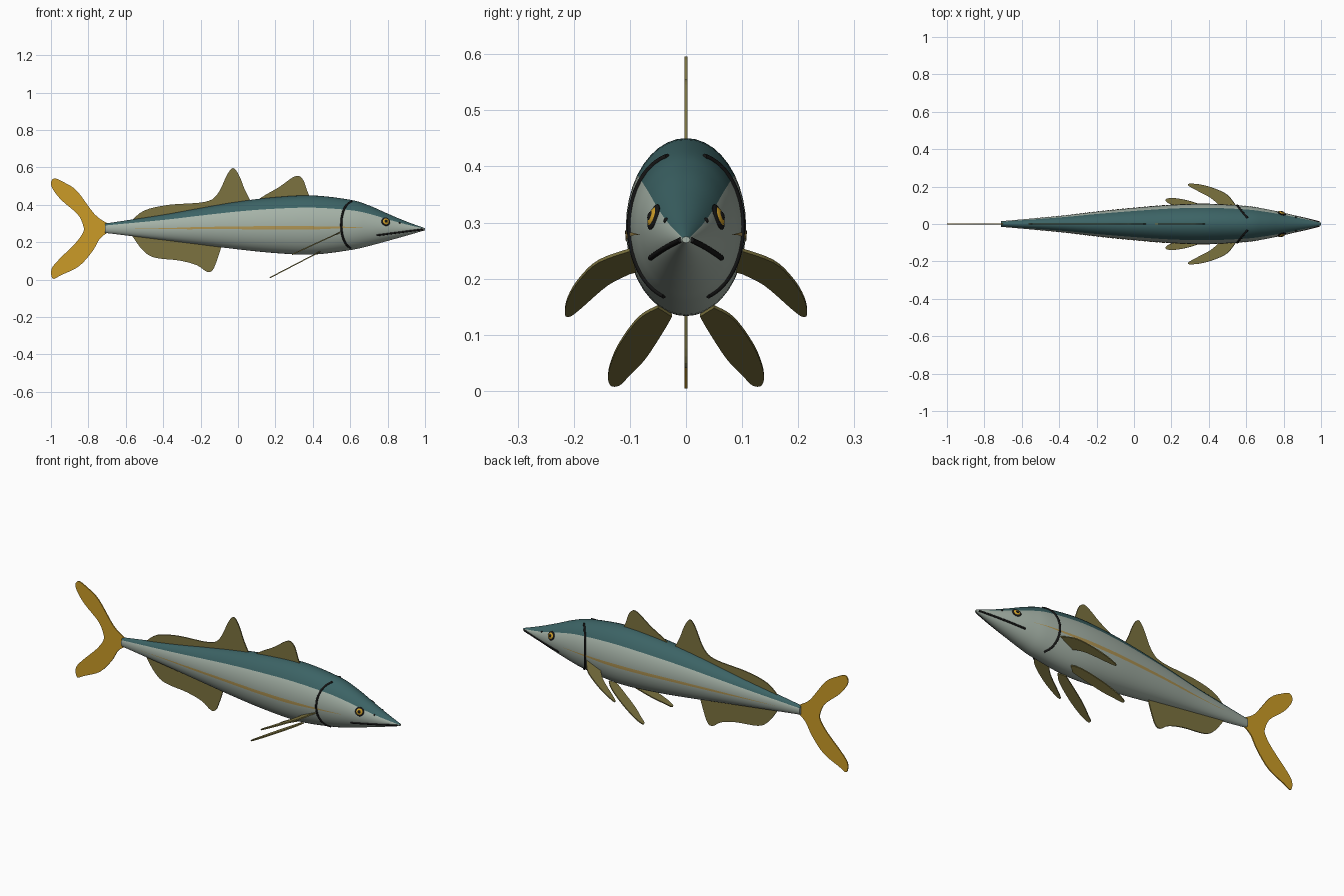
import bpy, bmesh, math
from mathutils import Vector

if "Cube" in bpy.data.objects:
    bpy.data.objects.remove(bpy.data.objects["Cube"], do_unlink=True)


def material(name, rgb):
    m = bpy.data.materials.new(name)
    m.use_nodes = True
    m.diffuse_color = (*rgb, 1)
    node = m.node_tree.nodes["Principled BSDF"]
    node.inputs["Base Color"].default_value = (*rgb, 1)
    node.inputs["Roughness"].default_value = 0.6
    return m


TEAL = material("teal back", (0.045, 0.125, 0.13))
SILVER = material("silver green belly", (0.38, 0.45, 0.39))
STRIPE = material("ochre stripe", (0.45, 0.31, 0.09))
OLIVE = material("olive fin", (0.2, 0.17, 0.05))
GOLD = material("golden tail", (0.6, 0.33, 0.02))
BLACK = material("black", (0.008, 0.008, 0.008))


def spline(points, steps=5):
    """Smooth path through tuples of any size."""
    pts = [Vector(p) for p in points]
    pts = [pts[0]] + pts + [pts[-1]]
    out = []
    for a, b, c, d in zip(pts, pts[1:], pts[2:], pts[3:]):
        for i in range(steps):
            t = i / steps
            out.append(b + (c - a) * (t / 2) + (a * 2 - b * 5 + c * 4 - d) * (t * t / 2)
                       + (b * 3 - a - c * 3 + d) * (t ** 3 / 2))
    return out + [pts[-1]]


def finish(name, bm, mats):
    bmesh.ops.recalc_face_normals(bm, faces=bm.faces)
    mesh = bpy.data.meshes.new(name)
    bm.to_mesh(mesh)
    bm.free()
    for m in mats:
        mesh.materials.append(m)
    obj = bpy.data.objects.new(name, mesh)
    bpy.context.collection.objects.link(obj)
    return obj


def smooth(obj):
    bpy.ops.object.select_all(action="DESELECT")
    obj.select_set(True)
    bpy.context.view_layer.objects.active = obj
    bpy.ops.object.shade_smooth_by_angle(angle=math.radians(50))


# Body stations: x, top, bottom, half width
STATIONS = [tuple(s) for s in spline([
    (-0.71, 0.3, 0.25, 0.015), (-0.4, 0.347, 0.212, 0.043), (-0.2, 0.383, 0.187, 0.066),
    (0, 0.417, 0.162, 0.086), (0.2, 0.441, 0.142, 0.102), (0.4, 0.45, 0.134, 0.107),
    (0.6, 0.427, 0.158, 0.096), (0.7, 0.397, 0.18, 0.081), (0.8, 0.353, 0.207, 0.06),
    (0.9, 0.311, 0.235, 0.035), (1, 0.275, 0.264, 0.007)], 6)]


def section(x):
    """Centre height, half height and half width of the body at x."""
    for p, q in zip(STATIONS, STATIONS[1:]):
        if x <= q[0]:
            break
    t = (x - p[0]) / (q[0] - p[0])
    top, low, wide = (p[i] + (q[i] - p[i]) * t for i in (1, 2, 3))
    return (top + low) / 2, (top - low) / 2, wide


def skin(x, degrees, lift=0.0):
    """Point on the body, 0 degrees at the left flank and 90 on the back."""
    mid, high, wide = section(x)
    a = math.radians(degrees)
    return Vector((x, (wide + lift) * math.cos(a), mid + (high + lift) * math.sin(a)))


def flank_angle(x, z):
    mid, high, _ = section(x)
    return math.degrees(math.asin(max(-1, min(1, (z - mid) / high))))


# Body: lofted ellipses, back coloured above a fixed angle
SIDES = 40
bm = bmesh.new()
rings = [[bm.verts.new(skin(s[0], 360 * k / SIDES)) for k in range(SIDES)] for s in STATIONS]
for r, q in zip(rings, rings[1:]):
    for k in range(SIDES):
        n = (k + 1) % SIDES
        face = bm.faces.new((r[k], r[n], q[n], q[k]))
        face.material_index = 0 if 36 < 360 * (k + 0.5) / SIDES < 144 else 1
for ring in (rings[0], rings[-1]):
    bm.faces.new(ring).material_index = 1
smooth(finish("body", bm, [TEAL, SILVER]))


def fin(name, edge, base, mat, place, thick=0.006):
    """Thin plate with a curved free edge and a straight root."""
    bm = bmesh.new()
    outline = [tuple(p) for p in spline(edge, 4)] + base
    bm.faces.new([bm.verts.new(place(u, v)) for u, v in outline])
    obj = finish(name, bm, [mat])
    mod = obj.modifiers.new("thickness", "SOLIDIFY")
    mod.thickness = thick
    mod.offset = 0


def upright(x, z):
    return (x, 0, z)


# Middle fins
fin("front_dorsal_fin", [(0.095, 0.42), (0.15, 0.455), (0.22, 0.495), (0.29, 0.545), (0.325, 0.554),
                         (0.35, 0.53), (0.37, 0.475), (0.385, 0.44)],
    [(0.38, 0.4), (0.1, 0.38)], OLIVE, upright)
fin("rear_dorsal_fin", [(-0.57, 0.315), (-0.5, 0.37), (-0.37, 0.4), (-0.18, 0.415), (-0.11, 0.457),
                        (-0.056, 0.565), (-0.024, 0.596), (0.008, 0.553), (0.035, 0.484), (0.065, 0.425)],
    [(0.05, 0.38), (-0.55, 0.28)], OLIVE, upright)
fin("anal_fin", [(-0.57, 0.24), (-0.51, 0.158), (-0.446, 0.118), (-0.313, 0.102), (-0.22, 0.077),
                 (-0.168, 0.043), (-0.136, 0.05), (-0.11, 0.11), (-0.088, 0.18)],
    [(-0.1, 0.22), (-0.55, 0.27)], OLIVE, upright)
fin("tail_fin", [(-0.7, 0.302), (-0.767, 0.35), (-0.86, 0.473), (-0.93, 0.52), (-0.98, 0.541),
                 (-1, 0.52), (-0.99, 0.484), (-0.944, 0.425), (-0.858, 0.35), (-0.828, 0.29),
                 (-0.828, 0.254), (-0.869, 0.195), (-0.955, 0.11), (-0.997, 0.056), (-0.99, 0.005),
                 (-0.944, 0.025), (-0.85, 0.072), (-0.778, 0.152), (-0.74, 0.217), (-0.7, 0.25)],
    [], GOLD, upright)


def stroke(name, points, radius):
    """Dark line drawn as a thin tube."""
    curve = bpy.data.curves.new(name, "CURVE")
    curve.dimensions = "3D"
    curve.bevel_depth = radius
    curve.bevel_resolution = 2
    curve.use_fill_caps = True
    path = curve.splines.new("POLY")
    path.points.add(len(points) - 1)
    for p, co in zip(path.points, points):
        p.co = (*co, 1)
    curve.materials.append(BLACK)
    bpy.context.collection.objects.link(bpy.data.objects.new(name, curve))


def button(name, centre, normal, radius, depth, mat):
    """Flattened ball facing along the normal."""
    bm = bmesh.new()
    bmesh.ops.create_uvsphere(bm, u_segments=24, v_segments=12, radius=radius)
    bmesh.ops.scale(bm, vec=(1, 1, depth / radius), verts=bm.verts)
    obj = finish(name, bm, [mat])
    obj.location = centre
    obj.rotation_euler = normal.to_track_quat("Z", "Y").to_euler()
    smooth(obj)


# Paired parts on both flanks
for side, label in ((1, "left"), (-1, "right")):
    def flip(p):
        return Vector((p[0], side * p[1], p[2]))

    fin(label + "_pectoral_fin", [(0.55, 0.09), (0.5, 0.155), (0.43, 0.19), (0.36, 0.21), (0.3, 0.216),
                                  (0.29, 0.207), (0.32, 0.188), (0.41, 0.14), (0.455, 0.1)],
        [(0.47, 0.07)], OLIVE, lambda x, y: flip((x, y, 0.25 - 0.46 * (0.54 - x))))
    fin(label + "_pelvic_fin", [(0.44, 0.05), (0.4, 0.085), (0.305, 0.121), (0.22, 0.138), (0.175, 0.135),
                                (0.175, 0.118), (0.21, 0.1), (0.266, 0.072), (0.36, 0.04), (0.41, 0.025)],
        [], OLIVE, lambda x, y: flip((x, y, 0.14 - 0.52 * (0.42 - x))))

    # Side stripe: a tapering plate just above the skin
    bm = bmesh.new()
    rows = []
    for i in range(53):
        t = i / 52
        x = -0.58 + 1.28 * t
        half = 3.2 * min(1, 4 * t, 4 * (1 - t)) + 0.2
        rows.append([bm.verts.new(flip(skin(x, -5.5 + half * k, 0.0015))) for k in (-1, 0, 1)])
    for r, q in zip(rows, rows[1:]):
        for k in (0, 1):
            bm.faces.new((r[k], r[k + 1], q[k + 1], q[k]))
    finish(label + "_stripe", bm, [STRIPE])

    # Gill slit and mouth
    stroke(label + "_gill_slit", [flip(skin(0.552 + 0.052 * (a / 68) ** 2, a)) for a in range(-66, 71, 4)], 0.0055)
    mouth = []
    for i in range(15):
        x = 0.74 + 0.25 * i / 14
        mouth.append(flip(skin(x, flank_angle(x, 0.237 + 0.128 * (x - 0.74)))))
    stroke(label + "_mouth", mouth, 0.005)

    # Eye and nostril
    x, a = 0.79, flank_angle(0.79, 0.31)
    centre = skin(x, a)
    normal = (skin(x, a + 2) - skin(x, a - 2)).cross(skin(x + 0.01, a) - skin(x - 0.01, a))
    if normal.y < 0:
        normal.negate()
    normal.normalize()
    for part, radius, depth, mat in (("eye_rim", 0.024, 0.006, BLACK), ("iris", 0.019, 0.009, GOLD),
                                     ("pupil", 0.012, 0.0115, BLACK)):
        button(label + "_" + part, flip(centre), flip(normal), radius, depth, mat)
    button(label + "_nostril", flip(skin(0.865, flank_angle(0.865, 0.304))), flip(normal), 0.005, 0.004, BLACK)
